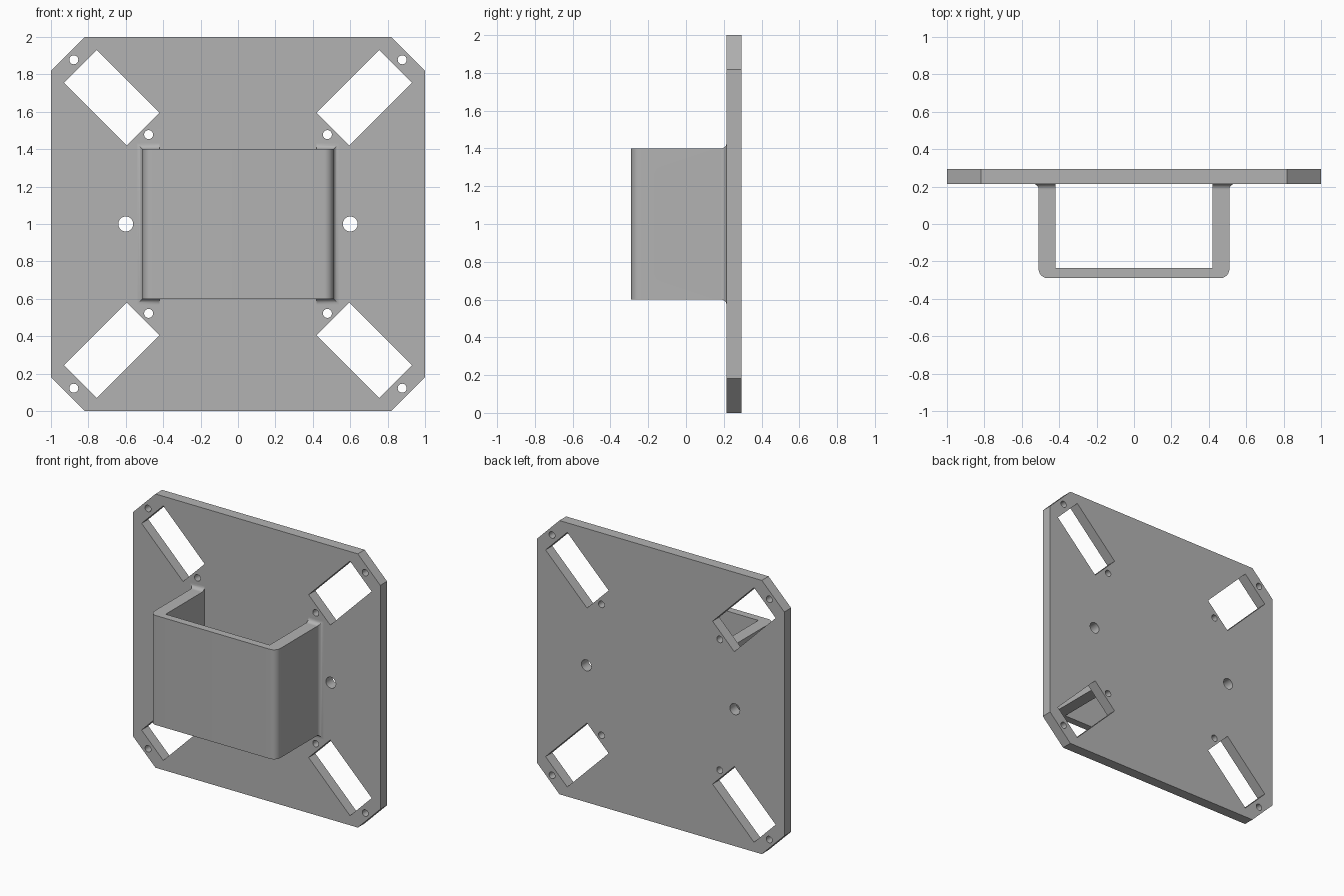
import bpy, bmesh
from math import cos, sin, pi, radians, sqrt
from mathutils import Matrix

cube = bpy.data.objects.get("Cube")
if cube:
    bpy.data.objects.remove(cube, do_unlink=True)

GREY = (0.45, 0.45, 0.45, 1)
grey = bpy.data.materials.new("grey")
grey.use_nodes = True
grey.diffuse_color = GREY
grey.node_tree.nodes["Principled BSDF"].inputs["Base Color"].default_value = GREY


def add_object(name, bm):
    bmesh.ops.recalc_face_normals(bm, faces=bm.faces)
    mesh = bpy.data.meshes.new(name)
    bm.to_mesh(mesh)
    bm.free()
    mesh.materials.append(grey)
    obj = bpy.data.objects.new(name, mesh)
    bpy.context.collection.objects.link(obj)
    return obj


def arc(cx, cy, r, start, end, steps):
    angles = [radians(start + (end - start) * i / steps) for i in range(steps + 1)]
    return [(cx + r * cos(a), cy + r * sin(a)) for a in angles]


def circle(cx, cy, r):
    return arc(cx, cy, r, 0, 360, 32)[:-1]


def rounded_rect(cx, cy, hx, hy, r):
    pts = []
    for i, (sx, sy) in enumerate([(1, 1), (-1, 1), (-1, -1), (1, -1)]):
        pts += arc(cx + sx * (hx - r), cy + sy * (hy - r), r, 90 * i, 90 * i + 90, 8)
    return pts


def prism(name, outlines, half_depth, matrix):
    """Extrude flat outlines; inner outlines become holes."""
    curve = bpy.data.curves.new(name, "CURVE")
    curve.dimensions = "2D"
    curve.fill_mode = "BOTH"
    curve.extrude = half_depth
    for pts in outlines:
        spline = curve.splines.new("POLY")
        spline.points.add(len(pts) - 1)
        for p, (x, y) in zip(spline.points, pts):
            p.co = (x, y, 0, 1)
        spline.use_cyclic_u = True
    temp = bpy.data.objects.new(name, curve)
    bpy.context.collection.objects.link(temp)
    bpy.context.view_layer.update()
    mesh = bpy.data.meshes.new_from_object(
        temp.evaluated_get(bpy.context.evaluated_depsgraph_get()))
    bm = bmesh.new()
    bm.from_mesh(mesh)
    bpy.data.objects.remove(temp, do_unlink=True)
    bpy.data.curves.remove(curve)
    bpy.data.meshes.remove(mesh)
    bmesh.ops.remove_doubles(bm, verts=bm.verts, dist=1e-5)
    bm.transform(matrix)
    return add_object(name, bm)


def smooth(obj):
    bpy.ops.object.select_all(action="DESELECT")
    obj.select_set(True)
    bpy.context.view_layer.objects.active = obj
    bpy.ops.object.shade_smooth_by_angle(angle=radians(30))


# Back plate: chamfered square with four diagonal slots and screw holes
c = 0.818
outlines = [[(c, 1), (1, c), (1, -c), (c, -1), (-c, -1), (-1, -c), (-1, c), (-c, 1)]]
for sx in (-1, 1):
    outlines.append(circle(sx * 0.6, 0, 0.04))
    for sy in (-1, 1):
        slot = [(0.42, 0.595), (0.595, 0.42), (0.93, 0.755), (0.755, 0.93)]
        outlines.append([(sx * x, sy * y) for x, y in slot])
        for d in (0.478, 0.878):
            outlines.append(circle(sx * d, sy * d, 0.024))
plate = prism("back_plate", outlines, 0.039,
              Matrix.Translation((0, 0.254, 1)) @ Matrix.Rotation(pi / 2, 4, "X"))

# U-shaped bracket with rounded front corners
R, FOOT_Y, PLATE_Y = 0.03, 0.185, 0.215
outer = [(-0.51, FOOT_Y)] + arc(-0.46, -0.24, 0.05, 180, 270, 8)
outer += arc(0.46, -0.24, 0.05, 270, 360, 8) + [(0.51, FOOT_Y)]
inner = [(0.42, FOOT_Y), (0.42, -0.235), (-0.42, -0.235), (-0.42, FOOT_Y)]
bracket = prism("bracket", [outer + inner], 0.4, Matrix.Translation((0, 0, 1)))

# Rounded slot through both bracket arms
cutter = prism("arm_slot_cutter", [rounded_rect(-0.042, 0, 0.122, 0.3, 0.055)], 0.8,
               Matrix.Translation((0, 0, 1)) @ Matrix(
                   ((0, 0, 1, 0), (1, 0, 0, 0), (0, 1, 0, 0), (0, 0, 0, 1))))
cutter.hide_render = True
cut = bracket.modifiers.new("arm_slots", "BOOLEAN")
cut.object = cutter
cut.operation = "DIFFERENCE"
cut.solver = "EXACT"
bpy.context.view_layer.objects.active = bracket
bpy.ops.object.modifier_apply(modifier=cut.name)
bpy.data.objects.remove(cutter, do_unlink=True)

# Filleted feet flaring from the arms into the plate
for side, s in (("left", 1), ("right", -1)):
    bm = bmesh.new()
    rings = []
    for i in range(9):
        a = pi / 2 * i / 8
        f, y = R * (1 - cos(a)), FOOT_Y + R * sin(a)
        x0, x1, z0, z1 = s * 0.42, s * (0.51 + f), 0.6 - f, 1.4 + f
        rings.append([bm.verts.new((x, y, z))
                      for x, z in ((x0, z0), (x1, z0), (x1, z1), (x0, z1))])
    for a, b in zip(rings, rings[1:]):
        for k in range(4):
            n = (k + 1) % 4
            bm.faces.new((a[k], a[n], b[n], b[k]))
    bm.faces.new(rings[0])
    bm.faces.new(rings[-1])
    smooth(add_object(side + "_foot_fillet", bm))

smooth(plate)
smooth(bracket)
